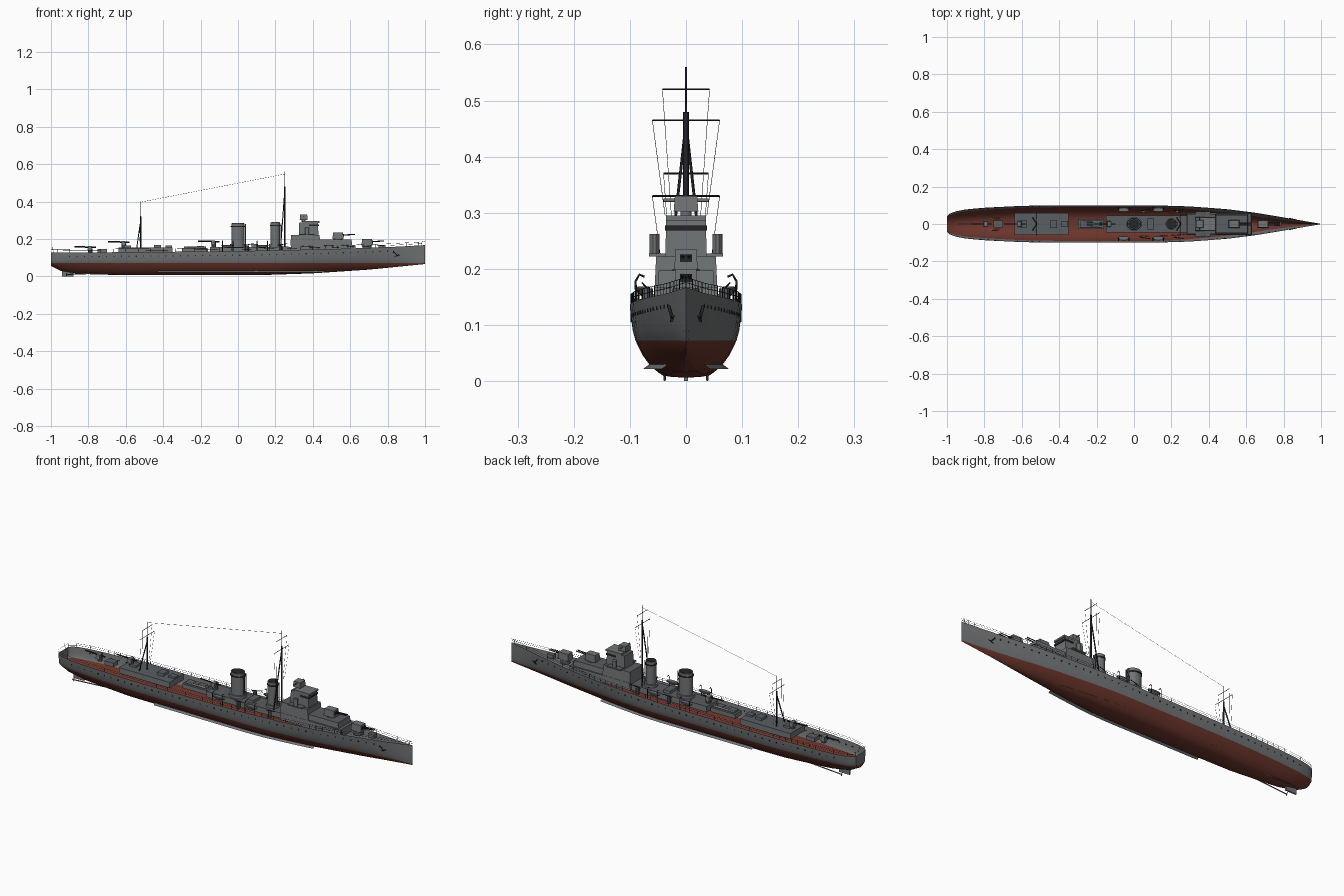
import bpy, bmesh, math
from mathutils import Vector

if "Cube" in bpy.data.objects:
    bpy.data.objects.remove(bpy.data.objects["Cube"])


def material(name, rgb):
    m = bpy.data.materials.new(name)
    m.diffuse_color = (*rgb, 1)
    m.use_nodes = True
    m.node_tree.nodes["Principled BSDF"].inputs["Base Color"].default_value = m.diffuse_color
    return m


GREY = material("hull grey", (.165, .175, .18))
DECK = material("dark deck grey", (.10, .112, .122))
RED = material("antifouling red", (.15, .036, .025))
BLACK = material("near black", (.018, .018, .02))
BRONZE = material("bronze", (.2, .13, .06))
WL = .072  # waterline height


def interp(table, x):
    for (a, u), (b, v) in zip(table, table[1:]):
        if x <= b:
            return u + (v - u) * max(0, (x - a) / (b - a))
    return table[-1][1]


PLAN = [(-1, .04), (-.985, .055), (-.96, .066), (-.9, .078), (-.8, .087), (-.6, .097),
        (-.4, .1), (.1, .1), (.3, .094), (.5, .079), (.65, .06), (.8, .035), (1, 0)]
KEEL = [(-1, .055), (-.95, .03), (-.85, .013), (-.6, .006), (.1, .006), (.4, .016), (.7, .036), (1, .066)]
TOP = [(-1, .127), (-.5, .13), (0, .135), (.5, .146), (.8, .156), (1, .167)]
FLARE = [(-1, .85), (-.5, .9), (.2, .9), (.6, .75), (.9, .5), (1, .5)]
POWER = [(-1, .5), (-.6, .32), (.2, .3), (.6, .5), (1, .8)]


def half_width(x, z):
    w, k, f = interp(PLAN, x), interp(KEEL, x), interp(FLARE, x)
    if z <= WL:
        return w * f * max(0, (z - k) / (WL - k)) ** interp(POWER, x)
    return w * (f + (1 - f) * min(1, (z - WL) / (interp(TOP, x) - WL)) ** .6)


def finish(name, bm, mats, smooth=None):
    me = bpy.data.meshes.new(name)
    bm.normal_update()
    bm.to_mesh(me)
    bm.free()
    for m in mats:
        me.materials.append(m)
    ob = bpy.data.objects.new(name, me)
    bpy.context.collection.objects.link(ob)
    if smooth:
        bpy.context.view_layer.objects.active = ob
        ob.select_set(True)
        bpy.ops.object.shade_smooth_by_angle(angle=math.radians(smooth))
        ob.select_set(False)
    return ob


def block(name, x, y, z, taper=1.0, side=GREY, top=DECK):
    """Box given by (min, max) ranges; tapered towards the top, with a darker top."""
    bm = bmesh.new()
    bmesh.ops.create_cube(bm, size=1)
    for v in bm.verts:
        t = taper if v.co.z > 0 else 1
        v.co = [(r[0] + r[1]) / 2 + c * (r[1] - r[0]) * s
                for r, c, s in zip((x, y, z), v.co, (t, t, 1))]
    bm.normal_update()
    for f in bm.faces:
        f.material_index = int(f.normal.z > .9)
    return finish(name, bm, [side, top])


def drum(name, x, y, z, rx, ry, mat=GREY, n=16):
    bm = bmesh.new()
    bmesh.ops.create_cone(bm, cap_ends=True, segments=n, radius1=1, radius2=1, depth=1)
    for v in bm.verts:
        v.co = (x + v.co.x * rx, y + v.co.y * ry, (z[0] + z[1]) / 2 + v.co.z * (z[1] - z[0]))
    return finish(name, bm, [mat], 35)


def lines(name, paths, r, mat=BLACK):
    """Many thin rods in one curve object."""
    cu = bpy.data.curves.new(name, 'CURVE')
    cu.dimensions, cu.bevel_depth, cu.bevel_resolution, cu.use_fill_caps = '3D', r, 0, True
    for p in paths:
        sp = cu.splines.new('POLY')
        sp.points.add(len(p) - 1)
        for q, c in zip(sp.points, p):
            q.co = (*c, 1)
    cu.materials.append(mat)
    bpy.context.collection.objects.link(bpy.data.objects.new(name, cu))


# Hull: open lofted shell, red below the waterline
bm = bmesh.new()
stations = [-1, -.985, -.97] + [-.95 + 1.95 * i / 44 for i in range(45)]
rows = []
for x in stations:
    k, t = interp(KEEL, x), interp(TOP, x)
    zs = [k + (WL - k) * s for s in (0, .03, .12, .3, .6, 1)] + [WL + (t - WL) * s for s in (.3, .65, 1)]
    rows.append([[bm.verts.new((x, s * half_width(x, z), z)) for z in zs] for s in (-1, 1)])
for a, b in zip(rows, rows[1:]):
    for j in range(8):
        bm.faces.new((a[0][j], b[0][j], b[0][j + 1], a[0][j + 1]))
        bm.faces.new((a[1][j], a[1][j + 1], b[1][j + 1], b[1][j]))
for j in range(8):  # transom
    l, r = rows[0]
    bm.faces.new((l[j], l[j + 1], r[j + 1], r[j]))
bmesh.ops.remove_doubles(bm, verts=bm.verts, dist=1e-5)
for f in bm.faces:
    f.material_index = int(f.calc_center_median().z < WL)
finish("hull", bm, [GREY, RED], 40)

# Bilge keels, portholes, anchors, rails along both sides
bm, ports, rails, anchors = bmesh.new(), bmesh.new(), [], []
for s in (-1, 1):
    prev = None
    for i in range(21):
        x = -.43 + .89 * i / 20
        y = half_width(x, .03)
        cur = [bm.verts.new((x, s * (y - .002), .031)), bm.verts.new((x, s * (y + .010), .022))]
        if prev:
            bm.faces.new((prev[0], cur[0], cur[1], prev[1]))
        prev = cur
    for i in range(44):
        x = -.9 + 1.7 * i / 43
        z = interp(TOP, x) - .022
        v = bmesh.ops.create_cube(ports, size=1)['verts']
        for q in v:
            q.co = (x + q.co.x * .006, s * half_width(x, z) + q.co.y * .003, z + q.co.z * .006)
    edge = [(x, s * interp(PLAN, x) * .98, interp(TOP, x)) for x in [-1 + 2 * i / 60 for i in range(61)]]
    for h in (.009, .018):
        rails.append([(x, y, z + h) for x, y, z in edge])
    rails += [[(x, y, z), (x, y, z + .018)] for x, y, z in edge]
    p = [(x, s * (half_width(x, z) + .003), z) for x, z in ((.83, .133), (.85, .112), (.84, .106), (.862, .116))]
    anchors.append(p)
finish("bilge_keels", bm, [GREY])
finish("portholes", ports, [BLACK])
lines("railings", rails + [[(-1, -.04, .145), (-1, .04, .145)]], .0006)
lines("anchors", anchors, .003)

# Rudder, propeller shafts and propellers
block("rudder", (-.94, -.88), (-.004, .004), (0, .045), top=GREY)
lines("propeller_shafts", [[(-.72, s * .03, .018), (-.92, s * .038, .010)] for s in (-1, 1)], .003, BRONZE)
lines("propellers", [[(-.915, s * .038, .010), (-.918, s * .038 + .01 * math.cos(a), .011 + .01 * math.sin(a))]
                     for s in (-1, 1) for a in (.5, 2.6, 4.71)], .002, BRONZE)

# Deckhouses
block("aft_deckhouse", (-.64, -.35), (-.06, .06), (.125, .155))
block("aft_hatch", (-.75, -.70), (-.02, .02), (.125, .145))
block("midship_platform", (-.30, -.16), (-.027, .027), (.128, .15))
block("midship_house", (-.15, .29), (-.045, .045), (.128, .158))
block("fore_house", (.28, .63), (-.058, .058), (.13, .168), .98)
block("fore_gun_house", (.42, .61), (-.05, .05), (.165, .197), .97)
block("bridge_base", (.28, .44), (-.056, .056), (.165, .222), .95)
block("bridge_wings", (.33, .41), (-.066, .066), (.222, .227))
block("bridge_tower", (.325, .43), (-.037, .037), (.222, .288), .95)
block("bridge_roof", (.345, .435), (-.036, .036), (.286, .295), top=GREY)
block("bridge_windows", (.38, .432), (-.0375, .0375), (.268, .277), side=BLACK)
drum("director_stem", .35, 0, (.29, .305), .01, .01)
block("director_box", (.33, .372), (-.022, .022), (.302, .33), .9, top=GREY)
lines("rangefinder", [[(.35, -.04, .322), (.35, .04, .322)]], .003, GREY)
for i, s in enumerate((-1, 1)):
    drum(f"searchlight_{i}", .37, s * .056, (.227, .262), .011, .009, GREY, 10)
for i, (x, w, h) in enumerate(((-.59, .018, .165), (-.43, .022, .168), (-.37, .015, .164),
                               (-.27, .016, .16), (-.2, .014, .162), (.09, .03, .172), (.77, .012, .168))):
    block(f"deck_locker_{i}", (x - .018, x + .018), (-w, w), (h - .02, h))

# Funnels with cap bands and dark openings
for name, x, rx, ry, h in (("fore_funnel", .2, .025, .024, .288), ("aft_funnel", 0, .036, .030, .284)):
    drum(name, x, 0, (.15, h), rx, ry, n=20)
    drum(name + "_base", x, 0, (.15, .172), rx + .008, ry + .007, n=20)
    drum(name + "_band", x, 0, (h - .02, h - .014), rx + .003, ry + .003, BLACK, 20)
    drum(name + "_opening", x, 0, (h - .002, h + .002), rx * .88, ry * .88, BLACK, 20)
    lines(name + "_steam_pipes", [[(x + rx + .004, s * .008, .16), (x + rx + .004, s * .008, h - .004)]
                                  for s in (-1, 1)], .003, GREY)

# Forward shielded twin guns
for name, x, z in (("gun_a", .69, .165), ("gun_b", .535, .2)):
    drum(name + "_base", x, 0, (z - .022, z), .024, .024, DECK)
    block(name + "_shield", (x - .03, x + .03), (-.021, .021), (z, z + .035), .88, top=GREY)
    block(name + "_ports", (x + .026, x + .031), (-.011, .011), (z + .012, z + .026), side=BLACK, top=BLACK)
    lines(name + "_barrels", [[(x, s * .006, z + .02), (x + .09, s * .006, z + .024)] for s in (-1, 1)], .003)

# Open gun mounts pointing aft
for name, x, z in (("stern_gun", -.79, .128), ("deckhouse_gun", -.61, .155), ("midship_gun", -.13, .158)):
    drum(name + "_pedestal", x, 0, (z, z + .022), .013, .013, DECK, 10)
    block(name + "_shield", (x - .014, x + .008), (-.017, .017), (z + .012, z + .034), .85, top=GREY)
    lines(name + "_barrel", [[(x + .03, 0, z + .027), (x - .085, 0, z + .031)]], .004)

# Boats with davits on both sides
boats, davits = bmesh.new(), []
for s in (-1, 1):
    for x in (-.055, .13):
        v = bmesh.ops.create_uvsphere(boats, u_segments=10, v_segments=6, radius=1)['verts']
        for q in v:
            q.co = (x + q.co.x * .036, s * .076 + q.co.y * .012, .166 + min(q.co.z, .2) * .015)
        for d in (-.028, .028):
            davits.append([(x + d, s * .088, .13), (x + d, s * .09, .178), (x + d, s * .083, .19), (x + d, s * .074, .186)])
    # Side anti-aircraft guns
    for i, x in enumerate((.05, .23)):
        drum(f"side_gun_{'port' if s > 0 else 'starboard'}_{i}", x, s * .068, (.13, .165), .009, .009, DECK, 8)
        davits.append([(x - .02, s * .07, .166), (x + .035, s * .078, .175)])
finish("boats", boats, [GREY], 40)
lines("davits_and_side_guns", davits, .002)
# Torpedo tubes amidships
lines("torpedo_tubes", [[(-.29, y, .155), (-.17, y, .155)] for y in (-.014, 0, .014)], .006, GREY)

# Tripod masts, yards and rigging
for name, x, top, foot, join, yards, stay in (
        ("fore_mast", .25, .56, .155, .46, ((.52, .042), (.465, .06)), .295),
        ("aft_mast", -.52, .40, .15, .30, ((.37, .04), (.33, .06)), .16)):
    lines(name, [[(x, 0, foot), (x, 0, join + .02)]], .005, BLACK)
    lines(name + "_top", [[(x, 0, join), (x, 0, top)]], .002)
    lines(name + "_legs", [[(x - .022, s * .034, foot), (x, 0, join)] for s in (-1, 1)], .003)
    lines(name + "_yards", [[(x, -w, z), (x, w, z)] for z, w in yards], .0015)
    lines(name + "_rigging", [[(x, s * w, z), (x - .01, s * w * .62, stay)] for z, w in yards for s in (-1, 1)], .0005)
lines("aerial_wire", [[(-.52, 0, .397), (.25, 0, .547)]], .0006)
lines("flagstaffs", [[(-.985, 0, .127), (-.995, 0, .16)], [(.98, 0, .165), (.985, 0, .188)]], .001)
